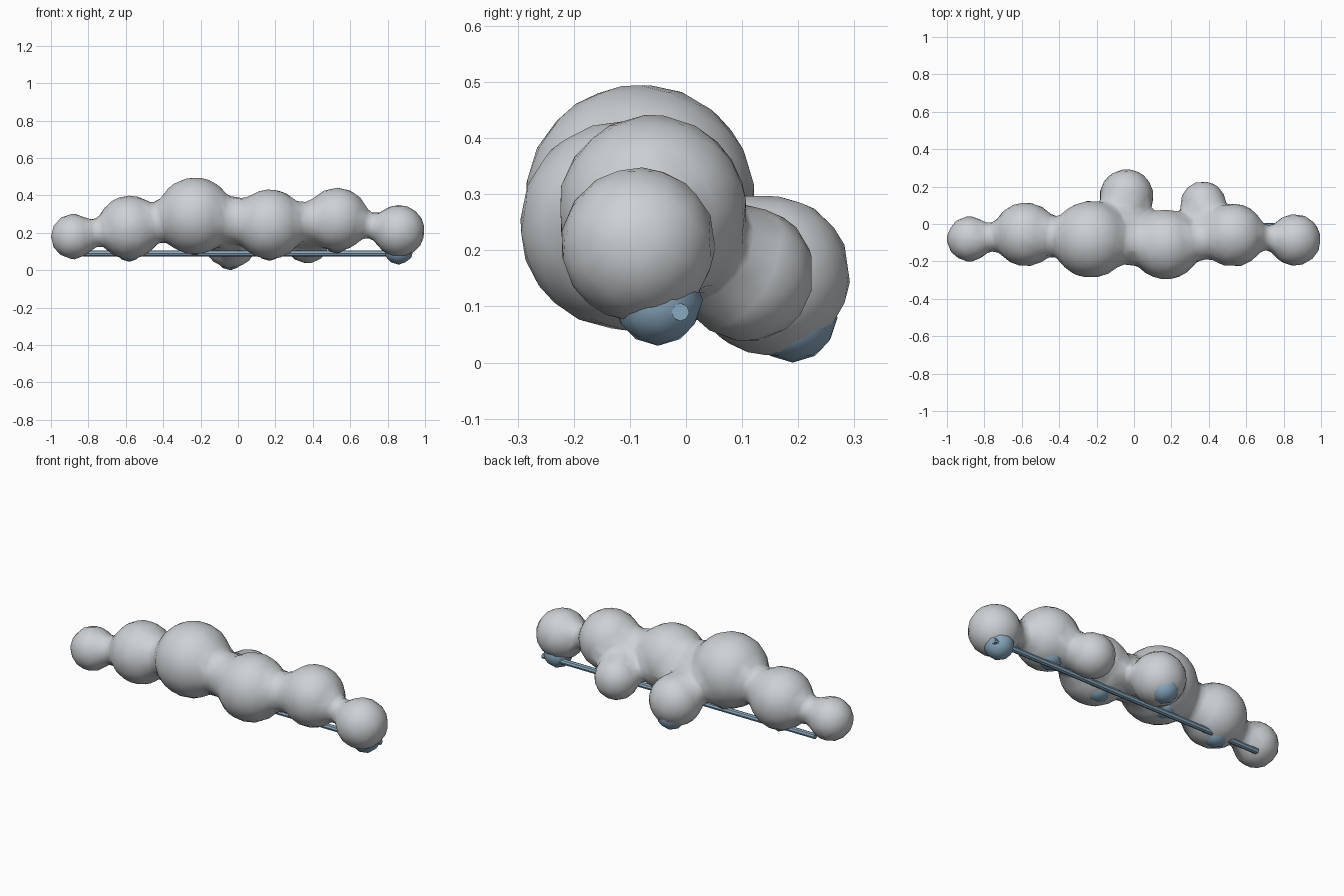
import bpy
import bmesh
from mathutils import Matrix, Vector

cube = bpy.data.objects.get("Cube")
if cube:
    bpy.data.objects.remove(cube, do_unlink=True)


def material(name, colour):
    mat = bpy.data.materials.new(name)
    mat.use_nodes = True
    mat.diffuse_color = (*colour, 1)
    mat.node_tree.nodes["Principled BSDF"].inputs["Base Color"].default_value = (*colour, 1)
    return mat


grey = material("cloud grey", (0.61, 0.64, 0.66))
blue = material("underside blue", (0.25, 0.40, 0.53))


def add_object(name, bm, mat):
    mesh = bpy.data.meshes.new(name)
    bm.to_mesh(mesh)
    bm.free()
    mesh.materials.append(mat)
    obj = bpy.data.objects.new(name, mesh)
    bpy.context.collection.objects.link(obj)
    return obj


def add_ball(bm, centre, radius, detail):
    bmesh.ops.create_icosphere(bm, subdivisions=detail, radius=radius,
                               matrix=Matrix.Translation(centre))


def add_tube(bm, start, end, radius, sides):
    a, b = Vector(start), Vector(end)
    turn = (b - a).to_track_quat('Z', 'Y').to_matrix().to_4x4()
    bmesh.ops.create_cone(bm, cap_ends=True, segments=sides, radius1=radius, radius2=radius,
                          depth=(b - a).length, matrix=Matrix.Translation((a + b) / 2) @ turn)


# Cloud puffs in a row: centre and radius
row = [((-0.88, -0.08, 0.18), 0.122),
       ((-0.58, -0.055, 0.228), 0.172),
       ((-0.23, -0.082, 0.29), 0.207),
       ((0.17, -0.11, 0.245), 0.188),
       ((0.53, -0.06, 0.272), 0.17),
       ((0.86, -0.085, 0.21), 0.14)]
neck_radii = [0.078, 0.11, 0.125, 0.11, 0.07]

# Rear puffs, each with the point on the row it grows from and its neck radius
rear = [((-0.04, 0.15, 0.155), 0.145, (-0.06, -0.07, 0.25), 0.115),
        ((0.37, 0.108, 0.158), 0.123, (0.42, -0.07, 0.25), 0.105)]

bm = bmesh.new()
for centre, radius in row:
    add_ball(bm, centre, radius, 4)
for (a, b), radius in zip(zip(row, row[1:]), neck_radii):
    add_tube(bm, a[0], b[0], radius, 24)
for centre, radius, root, neck in rear:
    add_ball(bm, centre, radius, 4)
    add_tube(bm, centre, root, neck, 24)
cloud = add_object("cloud_body", bm, grey)

# Fuse the puffs into one soft, coarse skin
remesh = cloud.modifiers.new("fuse", 'REMESH')
remesh.mode = 'VOXEL'
remesh.voxel_size = 0.02
soften = cloud.modifiers.new("soften", 'SMOOTH')
soften.factor = 0.5
soften.iterations = 7
coarse = cloud.modifiers.new("coarse", 'DECIMATE')
coarse.ratio = 0.12

graph = bpy.context.evaluated_depsgraph_get()
skin = bpy.data.meshes.new_from_object(cloud.evaluated_get(graph))
cloud.modifiers.clear()
cloud.data = skin
skin.materials.clear()
skin.materials.append(grey)
for poly in skin.polygons:
    poly.material_index = 0
    poly.use_smooth = True

# Blue lumps peeking out below the puffs: x, y and lowest height
lumps = {"far_left": (0.86, -0.05, 0.03),
         "left": (0.53, -0.04, 0.09),
         "middle_left": (0.17, -0.08, 0.05),
         "middle_right": (-0.23, -0.04, 0.08),
         "right": (-0.58, -0.045, 0.045),
         "rear": (-0.04, 0.19, 0.0)}
lump_radius = 0.08
for name, (x, y, low) in lumps.items():
    bm = bmesh.new()
    add_ball(bm, (x, y, low + lump_radius), lump_radius, 2)
    lump = add_object("underside_lump_" + name, bm, blue)
    for poly in lump.data.polygons:
        poly.use_smooth = True

# Thin rod running below the row
bm = bmesh.new()
add_tube(bm, (-0.83, -0.01, 0.09), (0.93, -0.01, 0.09), 0.016, 8)
add_object("underside_rod", bm, blue)
